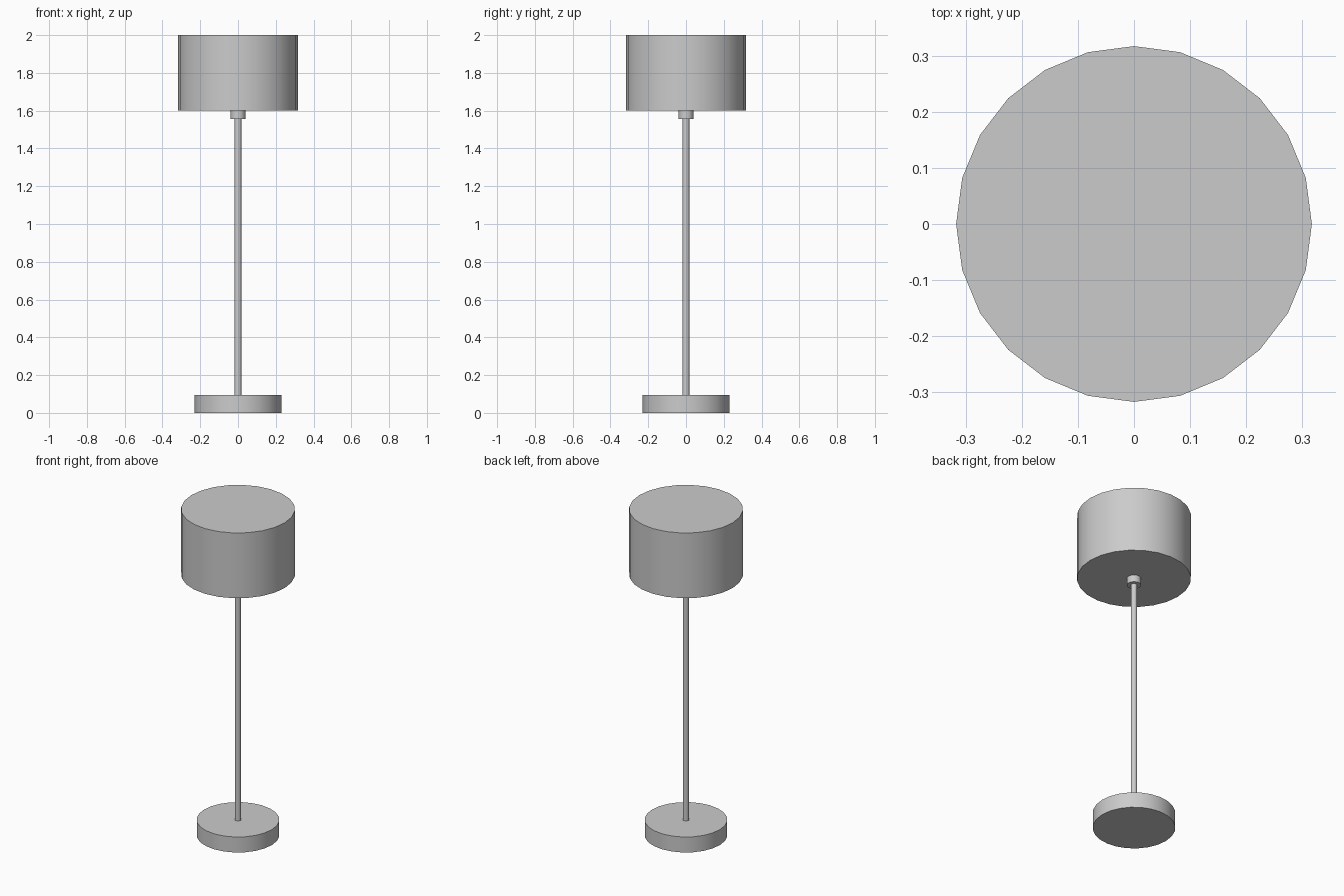
import bpy
import math

cube = bpy.data.objects.get("Cube")
if cube:
    bpy.data.objects.remove(cube, do_unlink=True)

# Single neutral finish
GREY = (0.6, 0.6, 0.6, 1.0)
grey = bpy.data.materials.new("light_grey")
grey.use_nodes = True
grey.diffuse_color = GREY
grey.node_tree.nodes["Principled BSDF"].inputs["Base Color"].default_value = GREY


def disc(name, radius, bottom, top, sides=24):
    """Upright closed cylinder between two heights."""
    bpy.ops.mesh.primitive_cylinder_add(
        vertices=sides, radius=radius, depth=top - bottom,
        location=(0, 0, (bottom + top) / 2))
    part = bpy.context.object
    part.name = name
    part.data.materials.append(grey)
    bpy.ops.object.shade_smooth_by_angle(angle=math.radians(40))
    return part


# Foot, stem, socket and drum shade, from the floor up
disc("base", 0.23, 0, 0.095)
disc("pole", 0.018, 0.095, 1.557)
disc("socket", 0.04, 1.557, 1.6)
disc("shade", 0.317, 1.6, 2)
